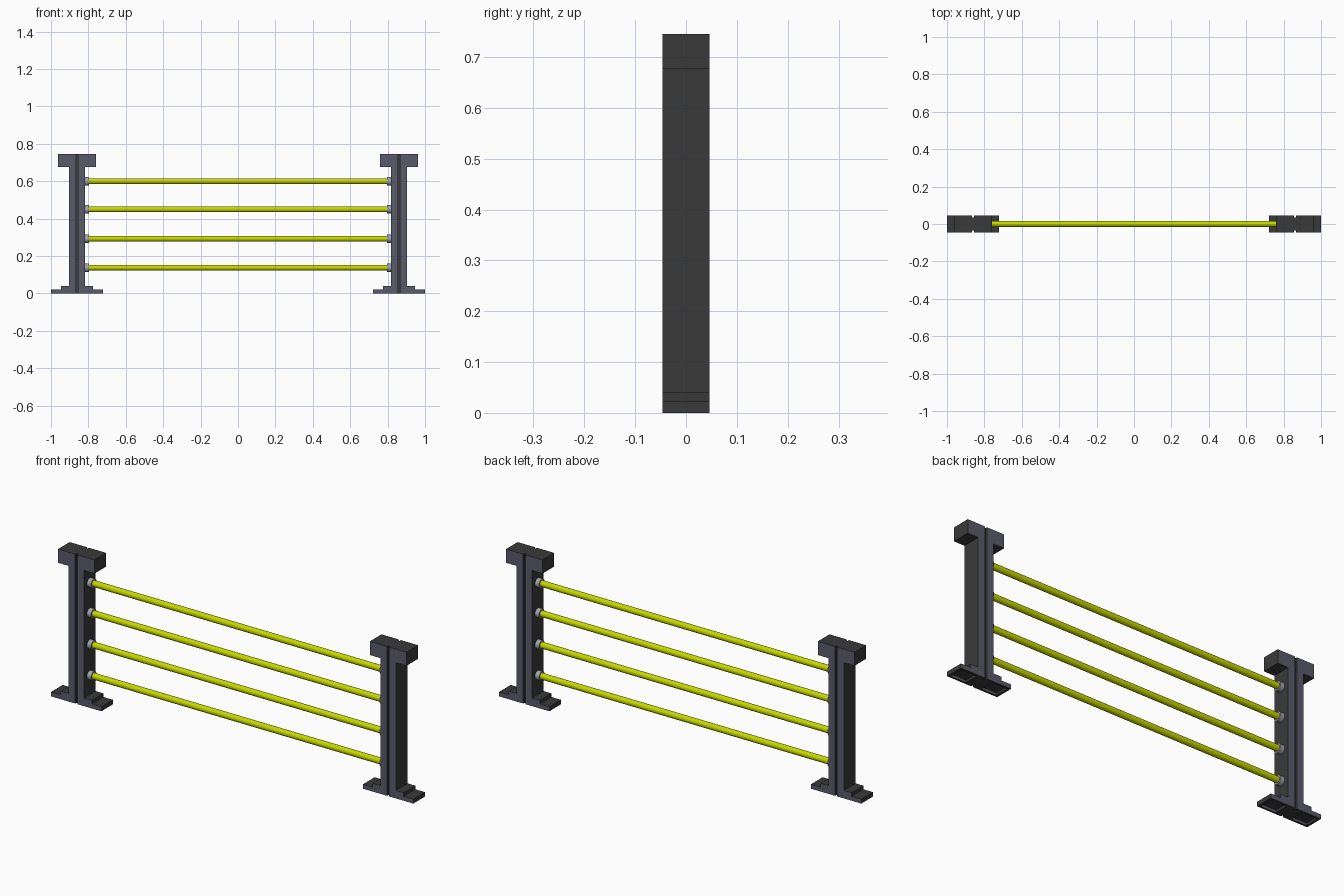
import bpy, bmesh, math
from mathutils import Matrix

if "Cube" in bpy.data.objects:
    bpy.data.objects.remove(bpy.data.objects["Cube"])


def mat(name, rgb):
    m = bpy.data.materials.new(name)
    m.diffuse_color = (*rgb, 1)
    m.use_nodes = True
    m.node_tree.nodes["Principled BSDF"].inputs["Base Color"].default_value = m.diffuse_color
    return m


SLATE = mat("slate_face", (0.105, 0.105, 0.145))
DARK = mat("dark_grey", (0.042, 0.042, 0.042))
LIME = mat("lime_yellow", (0.56, 0.68, 0.0))
LIGHT = mat("light_grey", (0.36, 0.38, 0.44))

POST_X = 0.861
HALF_D = 0.046   # half depth of post
CORE_D = 0.036   # half depth of the dark core behind the front plates


def finish(name, bm, mats):
    bmesh.ops.recalc_face_normals(bm, faces=bm.faces)
    me = bpy.data.meshes.new(name)
    bm.to_mesh(me)
    bm.free()
    for m in mats:
        me.materials.append(m)
    ob = bpy.data.objects.new(name, me)
    bpy.context.collection.objects.link(ob)
    return ob


def extrude(bm, pts, cx, y0, y1):
    """Extrude an x/z outline along y."""
    f = bm.faces.new([bm.verts.new((cx + x, y0, z)) for x, z in pts])
    new = bmesh.ops.extrude_face_region(bm, geom=[f])["geom"]
    bmesh.ops.translate(bm, vec=(0, y1 - y0, 0),
                        verts=[v for v in new if isinstance(v, bmesh.types.BMVert)])


def half_profile(gap, base_z):
    return [(gap, base_z), (0.139, base_z), (0.139, 0.022), (0.086, 0.022),
            (0.086, 0.04), (0.043, 0.04), (0.043, 0.677), (0.101, 0.677),
            (0.101, 0.745), (gap, 0.745)]


def cylinder(name, x0, x1, z, r, m, seg=24):
    bm = bmesh.new()
    bmesh.ops.create_cone(bm, cap_ends=True, segments=seg, radius1=r, radius2=r, depth=x1 - x0,
                          matrix=Matrix.Translation(((x0 + x1) / 2, 0, z))
                          @ Matrix.Rotation(math.pi / 2, 4, 'Y'))
    for f in bm.faces:
        f.smooth = len(f.verts) == 4
    for e in bm.edges:
        e.smooth = all(len(f.verts) == 4 for f in e.link_faces)
    return finish(name, bm, [m])


for side, s in (("left", -1), ("right", 1)):
    cx = s * POST_X
    # dark core with hollow feet underneath
    bm = bmesh.new()
    half = half_profile(0, 0.012)[1:-1]
    extrude(bm, half + [(-x, z) for x, z in reversed(half)], cx, -CORE_D, CORE_D)
    for a, b in ((-0.139, -0.127), (-0.043, 0.043), (0.127, 0.139)):
        extrude(bm, [(a, 0), (b, 0), (b, 0.012), (a, 0.012)], cx, -CORE_D, CORE_D)
    finish(side + "_post_core", bm, [DARK])

    # front and back plates, split by a central groove
    bm = bmesh.new()
    for y0, y1 in ((-HALF_D, -CORE_D), (CORE_D, HALF_D)):
        for k in (-1, 1):
            extrude(bm, [(k * x, z) for x, z in half_profile(0.006, 0)], cx, y0, y1)
    bm.normal_update()
    for f in bm.faces:
        f.material_index = 0 if abs(f.normal.y) > 0.5 else 1
    finish(side + "_post_plates", bm, [SLATE, DARK])

# rails and their end collars
for i, z in enumerate((0.138, 0.293, 0.45, 0.6), 1):
    cylinder(f"rail_{i}", -0.812, 0.812, z, 0.0155, LIME)
    cylinder(f"left_collar_{i}", -0.822, -0.796, z, 0.0225, LIGHT)
    cylinder(f"right_collar_{i}", 0.796, 0.822, z, 0.0225, LIGHT)
